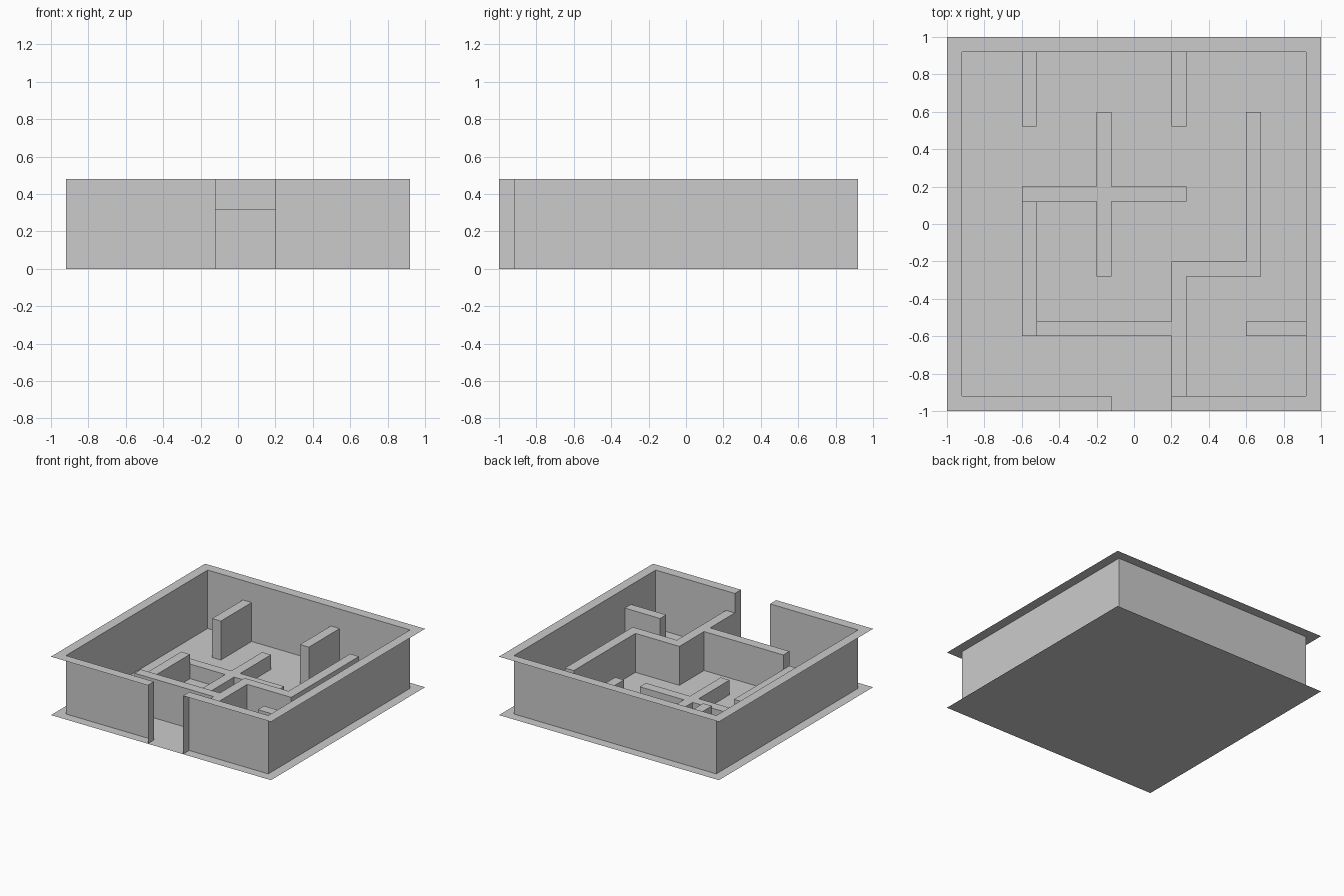
import bpy, bmesh

if "Cube" in bpy.data.objects:
    bpy.data.objects.remove(bpy.data.objects["Cube"])

WALL, OUT, H = 0.92, 1.0, 0.48      # outer wall position, rim edge, outer height
DOOR_L, DOOR_R = -0.12, 0.20        # doorway in the front wall


def make(name, faces):
    """Mesh object from a list of polygons (lists of 3D points)."""
    bm = bmesh.new()
    for pts in faces:
        bm.faces.new([bm.verts.new(p) for p in pts])
    bmesh.ops.remove_doubles(bm, verts=bm.verts, dist=1e-5)
    bmesh.ops.recalc_face_normals(bm, faces=bm.faces)
    me = bpy.data.meshes.new(name)
    bm.to_mesh(me)
    bm.free()
    ob = bpy.data.objects.new(name, me)
    bpy.context.collection.objects.link(ob)
    return ob


def upright(a, b, h):
    return [(*a, 0), (*b, 0), (*b, h), (*a, h)]


def block(name, outline, h, skip=()):
    """Open-bottomed wall block; edges in skip touch a neighbouring wall."""
    n = len(outline)
    faces = [[(x, y, h) for x, y in outline]]
    faces += [upright(outline[i], outline[(i + 1) % n], h)
              for i in range(n) if i not in skip]
    return make(name, faces)


# Floor sheet
make("floor", [[(-OUT, -OUT, 0), (OUT, -OUT, 0), (OUT, OUT, 0), (-OUT, OUT, 0)]])

# Outer wall sheet with flat rim and door jambs, running from jamb to jamb
inner = [(DOOR_R, -WALL), (WALL, -WALL), (WALL, WALL),
         (-WALL, WALL), (-WALL, -WALL), (DOOR_L, -WALL)]
outer = [(DOOR_R, -OUT), (OUT, -OUT), (OUT, OUT),
         (-OUT, OUT), (-OUT, -OUT), (DOOR_L, -OUT)]
shell = [upright(inner[0], outer[0], H), upright(inner[-1], outer[-1], H)]
for i in range(5):
    shell.append(upright(inner[i], inner[i + 1], H))
    shell.append([(*p, H) for p in (inner[i], outer[i], outer[i + 1], inner[i + 1])])
make("outer_wall", shell)

# Stub walls attached to the outer wall
for name, x in (("back_stub_left", -0.6), ("back_stub_right", 0.2)):
    block(name, [(x, WALL), (x, 0.52), (x + 0.08, 0.52), (x + 0.08, WALL)], 0.32, {3})
block("side_stub", [(WALL, -0.52), (0.6, -0.52), (0.6, -0.6), (WALL, -0.6)], 0.32, {3})

# Long branching inner wall
block("long_wall", [(0.2, -WALL), (0.28, -WALL), (0.28, -0.28), (0.68, -0.28),
                    (0.68, 0.6), (0.6, 0.6), (0.6, -0.2), (0.2, -0.2),
                    (0.2, -0.52), (-0.52, -0.52), (-0.52, -0.6), (0.2, -0.6)],
      0.32, {0})

# Medium height wall on the left
block("medium_wall", [(-0.52, -0.6), (-0.52, -0.52), (-0.52, 0.12),
                      (-0.6, 0.12), (-0.6, -0.6)], 0.20, {0})

# Low cross in the middle
block("low_cross", [(-0.6, 0.12), (-0.52, 0.12), (-0.2, 0.12), (-0.2, -0.28),
                    (-0.12, -0.28), (-0.12, 0.12), (0.28, 0.12), (0.28, 0.2),
                    (-0.12, 0.2), (-0.12, 0.6), (-0.2, 0.6), (-0.2, 0.2),
                    (-0.6, 0.2)], 0.12, {0})
